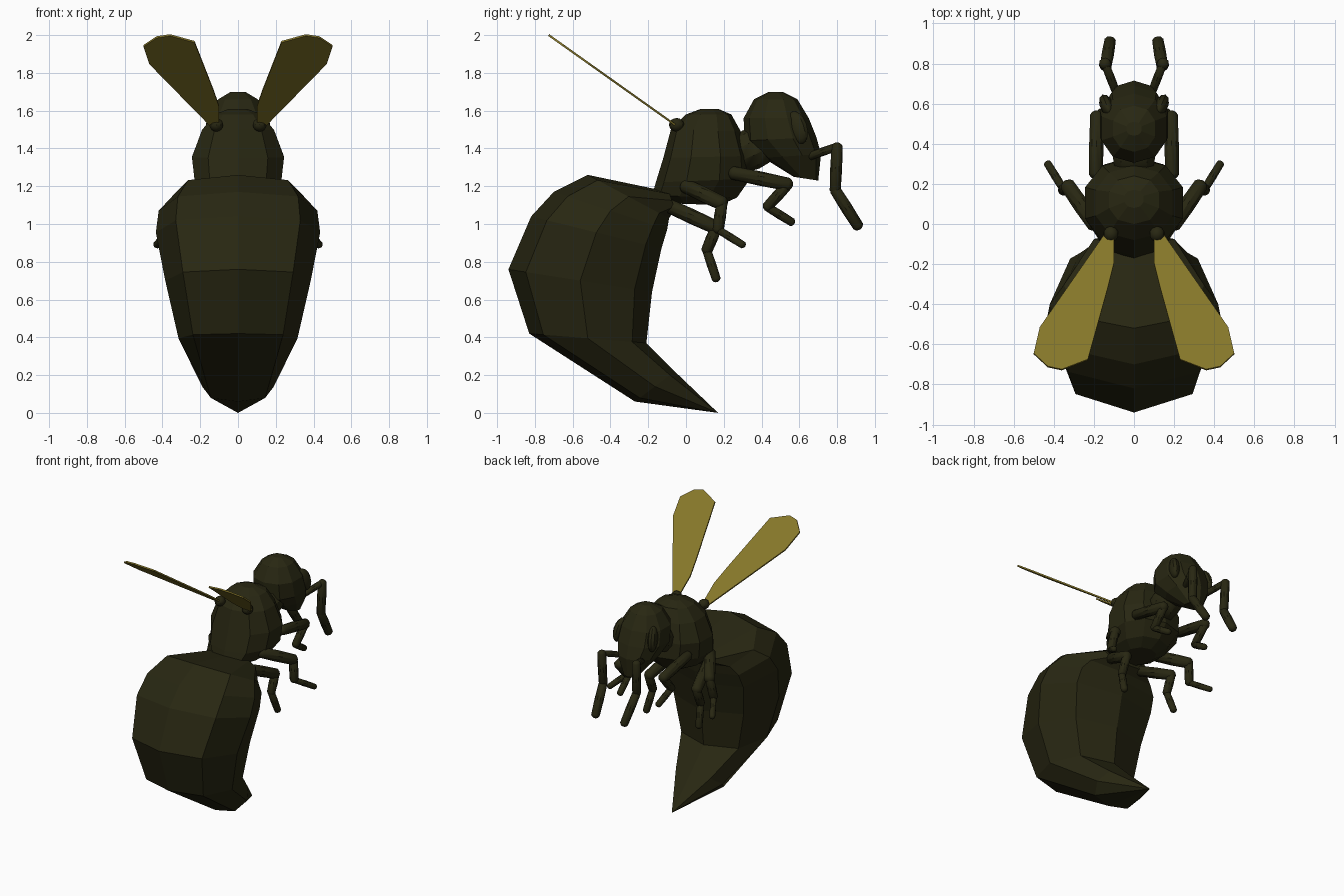
import bpy, bmesh
from math import sin, cos, pi, copysign
from mathutils import Vector

cube = bpy.data.objects.get("Cube")
if cube:
    bpy.data.objects.remove(cube, do_unlink=True)


def material(name, color):
    m = bpy.data.materials.new(name)
    m.use_nodes = True
    m.diffuse_color = color
    m.node_tree.nodes["Principled BSDF"].inputs["Base Color"].default_value = color
    return m


SHELL = material("dark olive shell", (0.021, 0.020, 0.006, 1))
WING = material("amber wing", (0.24, 0.185, 0.023, 1))


def finish(bm, name, mat, smooth=False):
    bmesh.ops.recalc_face_normals(bm, faces=bm.faces[:])
    me = bpy.data.meshes.new(name)
    bm.to_mesh(me)
    bm.free()
    me.materials.append(mat)
    ob = bpy.data.objects.new(name, me)
    bpy.context.collection.objects.link(ob)
    if smooth:
        bpy.ops.object.select_all(action="DESELECT")
        ob.select_set(True)
        bpy.context.view_layer.objects.active = ob
        bpy.ops.object.shade_smooth_by_angle(angle=0.6)
    return ob


def loft(name, rings, n, tip=None, power=0.9):
    """Skin rings, each given by a rear (y, z), a front (y, z) and a half width."""
    def bend(v):
        return copysign(abs(v) ** power, v) if abs(v) > 1e-6 else 0

    bm = bmesh.new()
    loops = []
    for rear, front, w in rings:
        a, b = Vector((0, *rear)), Vector((0, *front))
        mid, half = (a + b) / 2, (a - b) / 2
        loops.append([bm.verts.new(mid + half * bend(cos(2 * pi * i / n))
                                   + Vector((w * bend(sin(2 * pi * i / n)), 0, 0)))
                      for i in range(n)])
    for p, q in zip(loops, loops[1:]):
        for i in range(n):
            j = (i + 1) % n
            bm.faces.new((p[i], p[j], q[j], q[i]))
    bm.faces.new(loops[0])
    if tip:
        t = bm.verts.new((0, *tip))
        for i in range(n):
            bm.faces.new((loops[-1][i], loops[-1][(i + 1) % n], t))
    else:
        bm.faces.new(loops[-1])
    return finish(bm, name, SHELL)


def capsule(name, a, b, r):
    """Cigar-shaped limb segment between two points."""
    a, b = Vector(a), Vector(b)
    stretch = max((b - a).length / 2 - r * 0.3, 0)
    bm = bmesh.new()
    bmesh.ops.create_uvsphere(bm, u_segments=10, v_segments=8, radius=r)
    for v in bm.verts:
        if abs(v.co.z) > r * 0.1:
            v.co.z += copysign(stretch, v.co.z)
    rot = (b - a).to_track_quat("Z", "Y")
    for v in bm.verts:
        v.co = rot @ v.co + (a + b) / 2
    return finish(bm, name, SHELL, True)


def ball(name, center, size):
    bm = bmesh.new()
    bmesh.ops.create_uvsphere(bm, u_segments=10, v_segments=8, radius=1)
    for v in bm.verts:
        v.co = Vector(center) + v.co * Vector(size)
    return finish(bm, name, SHELL, True)


# Abdomen curling down and forward to the sting
loft("abdomen", [
    ((-0.09, 1.17), (-0.06, 1.08), 0.20),
    ((-0.52, 1.26), (-0.09, 1.03), 0.35),
    ((-0.70, 1.17), (-0.10, 0.97), 0.42),
    ((-0.82, 1.04), (-0.13, 0.87), 0.435),
    ((-0.94, 0.76), (-0.18, 0.64), 0.385),
    ((-0.83, 0.42), (-0.21, 0.37), 0.315),
    ((-0.27, 0.06), (-0.06, 0.22), 0.19)], 8, tip=(0.17, 0), power=0.8)

# Thorax, with a squared rear edge toward the abdomen
loft("thorax", [
    ((0.08, 1.61), (0.17, 1.61), 0.05),
    ((0.0, 1.58), (0.24, 1.58), 0.13),
    ((-0.08, 1.50), (0.29, 1.49), 0.20),
    ((-0.12, 1.35), (0.33, 1.36), 0.255),
    ((-0.16, 1.22), (0.34, 1.24), 0.24),
    ((-0.18, 1.15), (0.27, 1.14), 0.18),
    ((-0.10, 1.11), (0.18, 1.10), 0.11)], 10)

# Neck and head
capsule("neck", (0, 0.29, 1.37), (0, 0.40, 1.42), 0.11)
loft("head", [
    ((0.44, 1.70), (0.51, 1.70), 0.04),
    ((0.36, 1.66), (0.59, 1.66), 0.11),
    ((0.305, 1.56), (0.65, 1.56), 0.17),
    ((0.31, 1.44), (0.69, 1.46), 0.178),
    ((0.41, 1.35), (0.715, 1.37), 0.14),
    ((0.57, 1.25), (0.70, 1.23), 0.06)], 10)

for side, s in (("left", 1), ("right", -1)):
    def limb(name, points, radii):
        pts = [(s * x, y, z) for x, y, z in points]
        for i, r in enumerate(radii):
            capsule(f"{side}_{name}_{i + 1}", pts[i], pts[i + 1], r)

    # Eyes
    eye = ball(f"{side}_eye", (0, 0, 0), (0.035, 0.055, 0.09))
    eye.location = (s * 0.135, 0.59, 1.51)
    eye.rotation_euler = (0.35, 0, -s * 0.4)

    # Antennae and three pairs of legs
    limb("antenna", [(0.09, 0.66, 1.36), (0.145, 0.80, 1.41),
                     (0.14, 0.79, 1.18), (0.12, 0.91, 0.99)], (0.023, 0.032, 0.032))
    limb("front_leg", [(0.19, 0.25, 1.27), (0.185, 0.54, 1.21),
                       (0.18, 0.43, 1.09), (0.16, 0.56, 1.01)], (0.038, 0.03, 0.024))
    limb("middle_leg", [(0.20, 0.0, 1.20), (0.33, 0.19, 1.11),
                        (0.35, 0.17, 0.97), (0.43, 0.30, 0.89)], (0.042, 0.032, 0.022))
    limb("hind_leg", [(0.13, -0.10, 1.10), (0.20, 0.16, 0.98),
                      (0.20, 0.11, 0.86), (0.22, 0.16, 0.71)], (0.04, 0.032, 0.026))

    # Wing joint and sloping wing plate
    ball(f"{side}_wing_joint", (s * 0.115, -0.05, 1.525), (0.038, 0.04, 0.036))
    outline = [(0.10, -0.06), (0.10, -0.20), (0.13, -0.32), (0.23, -0.68), (0.36, -0.73),
               (0.43, -0.715), (0.50, -0.65), (0.47, -0.52), (0.15, -0.06)]
    bm = bmesh.new()
    face = bm.faces.new([bm.verts.new((s * x, y, 1.52 - (y + 0.06) * 0.71))
                         for x, y in outline])
    extra = bmesh.ops.extrude_face_region(bm, geom=[face])["geom"]
    bmesh.ops.translate(bm, vec=(0, 0.006, 0.009),
                        verts=[g for g in extra if isinstance(g, bmesh.types.BMVert)])
    finish(bm, f"{side}_wing", WING)
